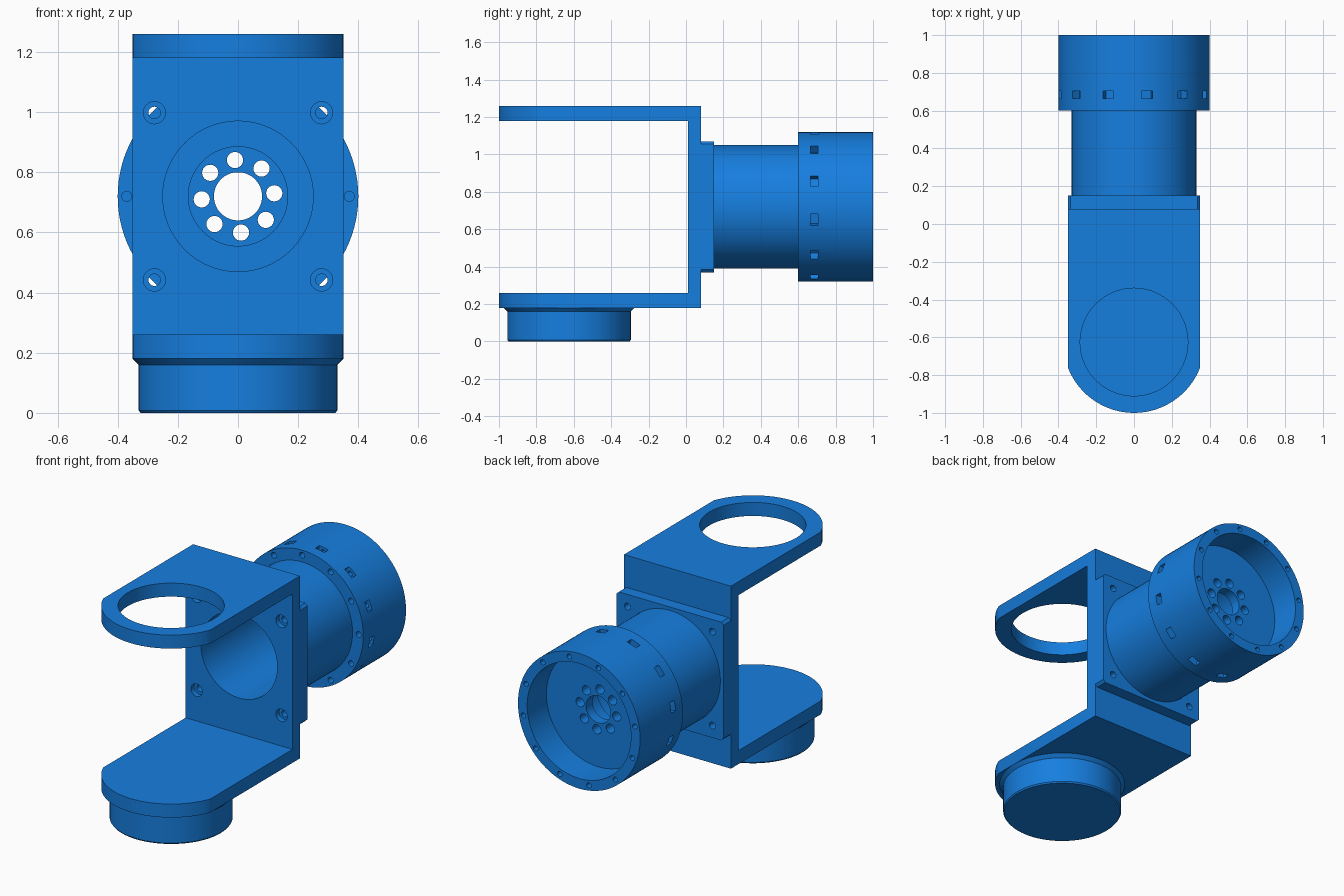
import bpy, bmesh
from math import pi, sin, cos, radians, atan2
from mathutils import Matrix, Vector

if "Cube" in bpy.data.objects:
    bpy.data.objects.remove(bpy.data.objects["Cube"])

CZ = 0.72      # height of the actuator axis
PY = -0.625    # y of the vertical pivot axis

mat = bpy.data.materials.new("blue")
mat.diffuse_color = (0.008, 0.21, 0.74, 1)
mat.use_nodes = True
mat.node_tree.nodes["Principled BSDF"].inputs["Base Color"].default_value = mat.diffuse_color


def make(name, bm):
    bmesh.ops.recalc_face_normals(bm, faces=bm.faces)
    me = bpy.data.meshes.new(name)
    bm.to_mesh(me)
    bm.free()
    ob = bpy.data.objects.new(name, me)
    bpy.context.collection.objects.link(ob)
    me.materials.append(mat)
    return ob


def prism(name, pts, vec):
    bm = bmesh.new()
    f = bm.faces.new([bm.verts.new(p) for p in pts])
    ext = bmesh.ops.extrude_face_region(bm, geom=[f], use_keep_orig=True)
    bmesh.ops.translate(bm, vec=vec, verts=[v for v in ext["geom"] if isinstance(v, bmesh.types.BMVert)])
    return make(name, bm)


def lathe(name, prof, matrix, closed, n=96):
    # profile of (radius, height) spun around z, then placed by matrix
    bm = bmesh.new()
    rings = []
    for r, h in prof:
        if r == 0:
            rings.append([bm.verts.new((0, 0, h))] * n)
        else:
            rings.append([bm.verts.new((r * cos(2 * pi * i / n), r * sin(2 * pi * i / n), h)) for i in range(n)])
    for a, b in zip(rings, rings[1:] + (rings[:1] if closed else [])):
        for i in range(n):
            j = (i + 1) % n
            bm.faces.new(list(dict.fromkeys((a[i], a[j], b[j], b[i]))))
    bm.transform(matrix)
    return make(name, bm)


def rod(bm, x, z, r, y0, y1, n=24):
    # cylinder along y
    m = Matrix.Translation((x, (y0 + y1) / 2, z)) @ Matrix.Rotation(pi / 2, 4, 'X')
    bmesh.ops.create_cone(bm, cap_ends=True, segments=n, radius1=r, radius2=r, depth=y1 - y0, matrix=m)


def boolean(ob, cutter, op='DIFFERENCE'):
    mod = ob.modifiers.new("bool", 'BOOLEAN')
    mod.operation, mod.object, mod.solver = op, cutter, 'EXACT'
    mod.use_self = True
    bpy.context.view_layer.objects.active = ob
    bpy.ops.object.modifier_apply(modifier=mod.name)
    bpy.data.objects.remove(cutter)


def polar(r, deg):
    return r * cos(radians(deg)), CZ + r * sin(radians(deg))


SCREWS = [(sx * 0.278, CZ + sz * 0.278) for sx in (-1, 1) for sz in (-1, 1)]

# U-shaped bracket: side profile intersected with the round-ended outline
side = [(-1.1, 0.18), (0.08, 0.18), (0.08, 1.26), (-1.1, 1.26),
        (-1.1, 1.18), (0.01, 1.18), (0.01, 0.26), (-1.1, 0.26)]
bracket = prism("bracket", [(-0.5, y, z) for y, z in side], (1, 0, 0))
a0 = atan2(-0.135, 0.35)
arc = [a0 + (-pi - 2 * a0) * i / 32 for i in range(33)]
outline = [(0.35, 0.2), *[(0.375 * cos(a), PY + 0.375 * sin(a)) for a in arc], (-0.35, 0.2)]
boolean(bracket, prism("outline_cut", [(x, y, 0) for x, y in outline], (0, 0, 2)), 'INTERSECT')

# Bearing hole in the top arm, bore and counterbored screws in the wall
bm = bmesh.new()
bmesh.ops.create_cone(bm, cap_ends=True, segments=96, radius1=0.285, radius2=0.285, depth=0.3,
                      matrix=Matrix.Translation((0, PY, 1.22)))
rod(bm, 0, CZ, 0.25, -0.1, 0.12, 96)
for x, z in SCREWS:
    rod(bm, x, z, 0.02, -0.05, 0.12)
    rod(bm, x, z, 0.037, -0.06, 0.04)
boolean(bracket, make("bracket_cut", bm))

# Square mounting flange with clipped corners
h, c = 0.35, 0.335
corners = [(h, -c), (h, c), (c, h), (-c, h), (-h, c), (-h, -c), (-c, -h), (c, -h)]
flange = prism("mounting_flange", [(x, 0.08, CZ + z) for x, z in corners], (0, 0.07, 0))
bm = bmesh.new()
rod(bm, 0, CZ, 0.25, 0.0, 0.3, 96)
for x, z in SCREWS:
    rod(bm, x, z, 0.02, 0.0, 0.3)
boolean(flange, make("flange_cut", bm))

# Actuator housing: hollow tube widening to a cup
along_y = Matrix.Translation((0, 0, CZ)) @ Matrix.Rotation(-pi / 2, 4, 'X')
housing = lathe("actuator_housing", [
    (0.25, 0.15), (0.33, 0.15), (0.33, 0.6), (0.4, 0.6), (0.4, 1.0), (0.34, 1.0), (0.34, 0.82),
    (0.08, 0.82), (0.08, 0.76), (0.165, 0.76), (0.165, 0.6), (0.25, 0.6)], along_y, True)

# Drive holes, rim screw holes and nut slots
bm = bmesh.new()
for i in range(8):
    rod(bm, *polar(0.121, 4.75 + 45 * i), 0.027, 0.7, 0.9)
for i in range(12):
    rod(bm, *polar(0.37, 30 * i), 0.017, 0.55, 0.65, 16)
    a = 20 + 30 * i
    rod(bm, *polar(0.37, a), 0.015, 0.69, 1.05, 16)
    x, z = polar(0.39, a)
    m = Matrix.Translation((x, 0.685, z)) @ Matrix.Rotation(-radians(a), 4, 'Y') @ Matrix.Diagonal((0.08, 0.04, 0.06, 1))
    bmesh.ops.create_cube(bm, size=1, matrix=m)
boolean(housing, make("housing_cut", bm))

# Pivot boss under the lower arm
boss = lathe("pivot_boss", [(0, 0), (0.324, 0), (0.33, 0.008), (0.33, 0.16), (0.35, 0.18), (0.35, 0.19), (0, 0.19)],
             Matrix.Translation((0, PY, 0)), False)

# Smooth round walls, keep hard edges
bpy.ops.object.select_all(action='DESELECT')
for ob in (bracket, flange, housing, boss):
    ob.select_set(True)
bpy.context.view_layer.objects.active = housing
bpy.ops.object.shade_smooth_by_angle(angle=radians(30))
